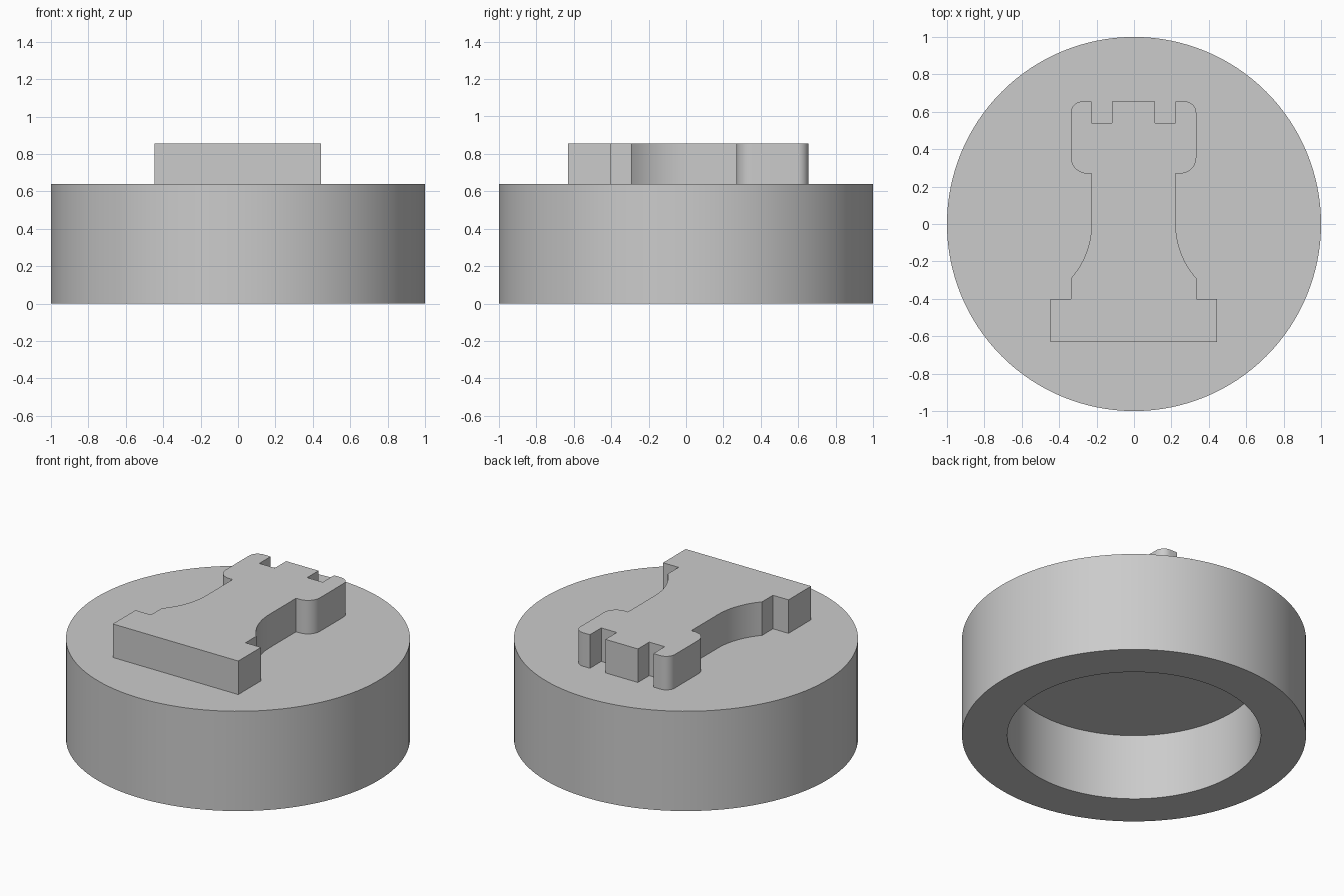
import bpy
import bmesh
from math import cos, sin, pi, asin

cube = bpy.data.objects.get("Cube")
if cube:
    bpy.data.objects.remove(cube, do_unlink=True)

grey = bpy.data.materials.new("plain grey")
grey.use_nodes = True
colour = (0.6, 0.6, 0.6, 1)
grey.diffuse_color = colour
grey.node_tree.nodes["Principled BSDF"].inputs["Base Color"].default_value = colour

BODY_TOP, RELIEF_TOP = 0.64, 0.855
RECESS_RADIUS, RECESS_TOP = 0.737, 0.424
SEGMENTS = 128


def finish(name, bm):
    """Turn a bmesh into a smooth-shaded object with sharp edges kept."""
    bmesh.ops.recalc_face_normals(bm, faces=bm.faces)
    mesh = bpy.data.meshes.new(name)
    bm.to_mesh(mesh)
    bm.free()
    mesh.materials.append(grey)
    obj = bpy.data.objects.new(name, mesh)
    bpy.context.collection.objects.link(obj)
    bpy.ops.object.select_all(action="DESELECT")
    obj.select_set(True)
    bpy.context.view_layer.objects.active = obj
    bpy.ops.object.shade_smooth_by_angle(angle=pi / 6)
    return obj


def arc(cx, cy, radius, start, end, steps):
    """Points along a circular arc."""
    angles = [start + (end - start) * i / steps for i in range(steps + 1)]
    return [(cx + radius * cos(a), cy + radius * sin(a)) for a in angles]


# Round body, hollowed from below
bm = bmesh.new()
rings = []
for radius, z in [(RECESS_RADIUS, RECESS_TOP), (RECESS_RADIUS, 0), (1, 0), (1, BODY_TOP)]:
    ring = arc(0, 0, radius, 0, 2 * pi, SEGMENTS)[:-1]
    rings.append([bm.verts.new((x, y, z)) for x, y in ring])
for lower, upper in zip(rings, rings[1:]):
    for i in range(SEGMENTS):
        j = (i + 1) % SEGMENTS
        bm.faces.new((lower[i], lower[j], upper[j], upper[i]))
bm.faces.new(rings[0])
bm.faces.new(rings[-1])
finish("round_body", bm)

# Raised tower: right half of the outline from the top down, then mirrored
flare = 0.437
half = [(0.115, 0.655), (0.115, 0.54), (0.225, 0.54), (0.225, 0.655)]
half += arc(0.275, 0.595, 0.06, pi / 2, 0, 8)
half += arc(0.25, 0.355, 0.085, 0, -pi / 2, 10)
half += [(0.225, 0.27)]
half += arc(0.225 + flare, 0, flare, pi, pi + asin(0.29 / flare), 12)
half += [(0.335, -0.4), (0.445, -0.4), (0.445, -0.63)]
outline = half + [(-x, y) for x, y in reversed(half)]

bm = bmesh.new()
base = bm.faces.new([bm.verts.new((x - 0.002, y, BODY_TOP)) for x, y in outline])
raised = bmesh.ops.extrude_face_region(bm, geom=[base], use_keep_orig=True)
tops = [v for v in raised["geom"] if isinstance(v, bmesh.types.BMVert)]
bmesh.ops.translate(bm, verts=tops, vec=(0, 0, RELIEF_TOP - BODY_TOP))
finish("raised_tower", bm)
